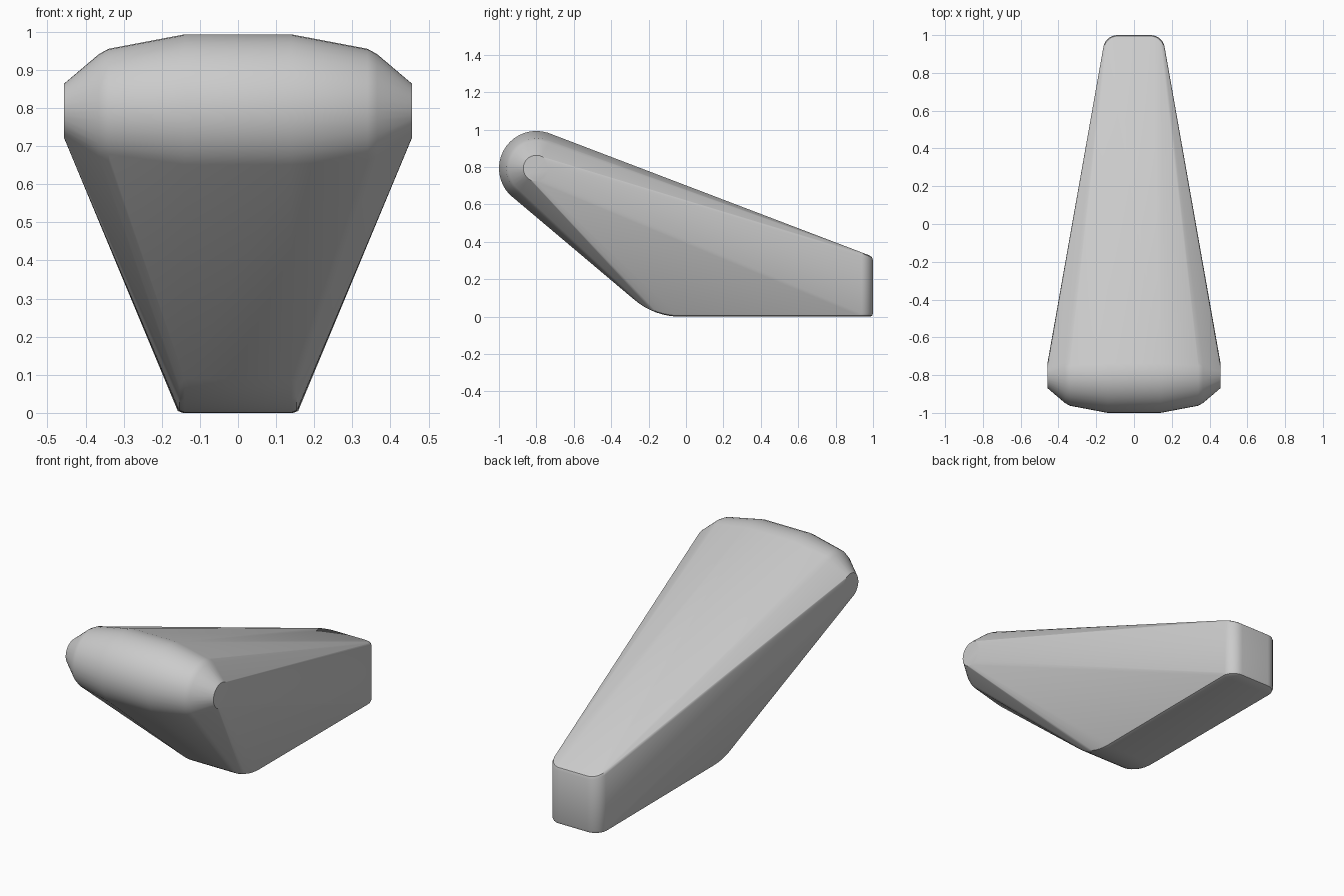
import bpy
import bmesh
from math import sin, cos, pi, radians

cube = bpy.data.objects.get("Cube")
if cube:
    bpy.data.objects.remove(cube)

grey = bpy.data.materials.new("plain grey")
grey.use_nodes = True
colour = (0.6, 0.6, 0.6, 1)
grey.diffuse_color = colour
grey.node_tree.nodes["Principled BSDF"].inputs["Base Color"].default_value = colour

points = []

# Front roll: rings around a crosswise axis, narrowing toward both ends
for x, radius in ((0.14, 0.2), (0.34, 0.162), (0.365, 0.148), (0.457, 0.07)):
    for i in range(40):
        a = 2 * pi * i / 40
        for side in (-1, 1):
            points.append((side * x, -0.8 + radius * cos(a), 0.793 + radius * sin(a)))

# Rounded keel: arc where the underside turns up toward the roll
for i in range(9):
    a = radians(40) * i / 8
    for inset, lift in ((0, 0.015), (0.006, 0.005), (0.02, 0)):
        r = 0.38 - lift
        for side in (-1, 1):
            points.append((side * (0.16 - inset), -0.03 - r * sin(a), 0.38 - r * cos(a)))

# Narrow back end: upright rounded corners with small bevels above and below
corner = 0.075
for i in range(9):
    a = pi / 2 * i / 8
    for inset, bevel in ((0, 0.018), (0.005, 0.005), (0.018, 0)):
        x = 0.163 - corner + (corner - inset) * cos(a)
        y = 1 - corner + (corner - inset) * sin(a)
        top = 0.328 + 0.382 * (0.98 - y) - bevel
        for side in (-1, 1):
            points += [(side * x, y, bevel), (side * x, y, top)]

# Stretch one tight skin over all three parts
bm = bmesh.new()
for p in points:
    bm.verts.new(p)
hull = bmesh.ops.convex_hull(bm, input=bm.verts)
loose = {v for v in hull["geom_interior"] + hull["geom_unused"]
         if isinstance(v, bmesh.types.BMVert)}
bmesh.ops.delete(bm, geom=list(loose), context="VERTS")
bmesh.ops.dissolve_limit(bm, angle_limit=radians(0.5), verts=bm.verts, edges=bm.edges)
bmesh.ops.recalc_face_normals(bm, faces=bm.faces)
mesh = bpy.data.meshes.new("wedge_body")
bm.to_mesh(mesh)
bm.free()
mesh.materials.append(grey)

body = bpy.data.objects.new("wedge_body", mesh)
bpy.context.collection.objects.link(body)
bpy.context.view_layer.objects.active = body
body.select_set(True)
bpy.ops.object.shade_smooth_by_angle(angle=radians(30))
